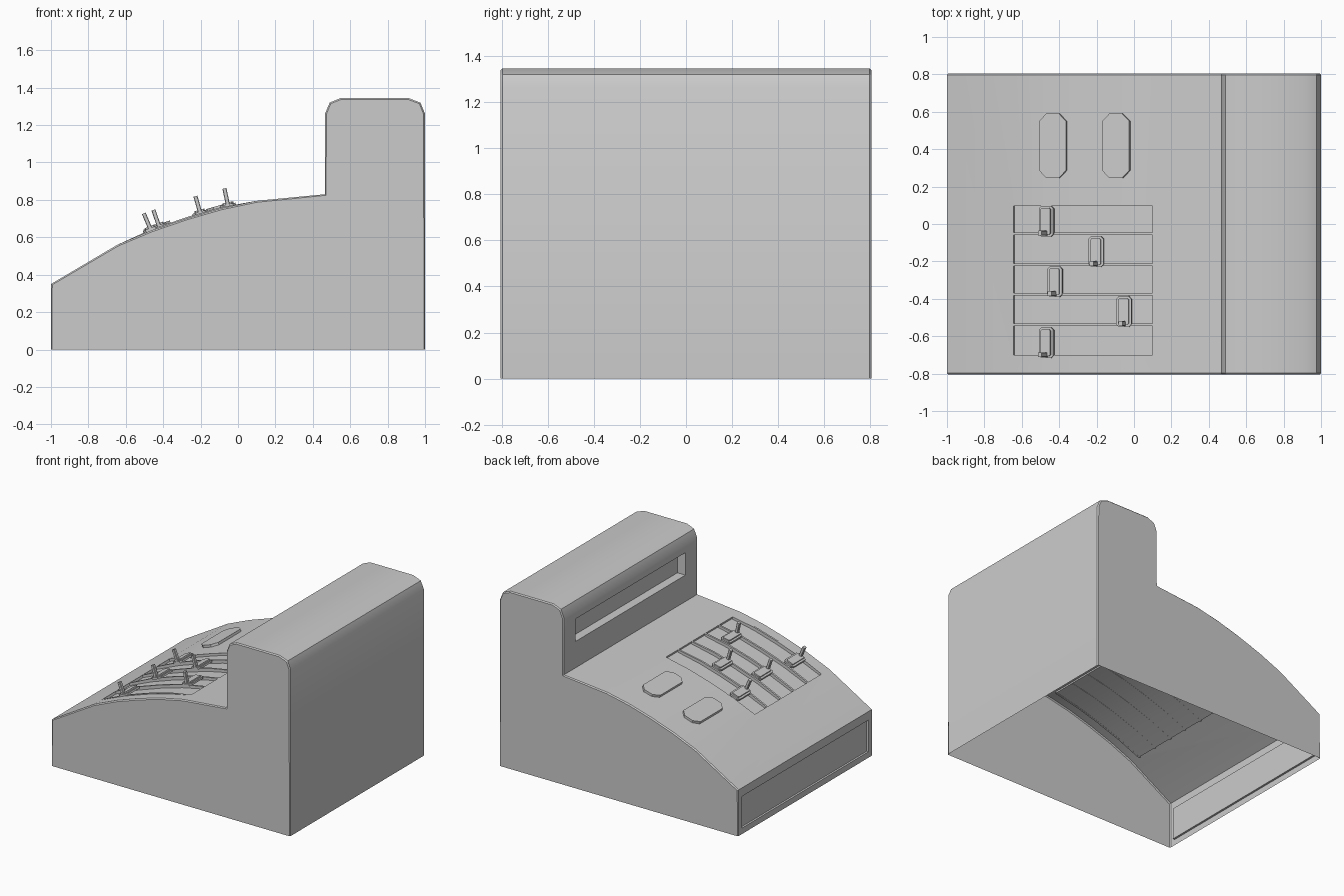
import bpy, bmesh, math
from mathutils import Vector, Matrix

if "Cube" in bpy.data.objects:
    bpy.data.objects.remove(bpy.data.objects["Cube"])

SLOPE = [(-1, .35), (-.645, .56), (-.46, .638), (-.27, .703), (-.09, .755), (.1, .795), (.465, .83)]


def surface(x):
    """Height and slope angle of the curved keyboard deck."""
    for (x0, z0), (x1, z1) in zip(SLOPE, SLOPE[1:]):
        if x <= x1:
            return z0 + (z1 - z0) * (x - x0) / (x1 - x0), math.atan2(z1 - z0, x1 - x0)


def prism(pts, lo, hi, along_y=False):
    bm = bmesh.new()
    co = (lambda p, t: (p[0], t, p[1])) if along_y else (lambda p, t: (p[0], p[1], t))
    a = [bm.verts.new(co(p, lo)) for p in pts]
    b = [bm.verts.new(co(p, hi)) for p in pts]
    bm.faces.new(a)
    bm.faces.new(b[::-1])
    for i in range(len(pts)):
        j = (i + 1) % len(pts)
        bm.faces.new((a[i], a[j], b[j], b[i]))
    bmesh.ops.recalc_face_normals(bm, faces=bm.faces)
    return bm


def finish(bm, name, matrix=None):
    me = bpy.data.meshes.new(name)
    bm.normal_update()
    bm.to_mesh(me)
    bm.free()
    ob = bpy.data.objects.new(name, me)
    bpy.context.collection.objects.link(ob)
    if matrix:
        ob.matrix_world = matrix
    bpy.ops.object.select_all(action='DESELECT')
    ob.select_set(True)
    bpy.context.view_layer.objects.active = ob
    bpy.ops.object.shade_smooth_by_angle(angle=math.radians(30))
    return ob


def on_deck(x, y):
    z, a = surface(x)
    return Matrix.Translation((x, y, z)) @ Matrix.Rotation(-a, 4, 'Y')


def octagon(w, l, c):
    w, l = w / 2, l / 2
    return [(-w, -l + c), (-w + c, -l), (w - c, -l), (w, -l + c),
            (w, l - c), (w - c, l), (-w + c, l), (-w, l - c)]


def window(bm, x, z_mid, half_y, z0, z1, depth):
    """Rectangular pocket in the face of plane x that looks toward -x."""
    face = max((f for f in bm.faces if f.normal.x < -.9 and
                abs(f.calc_center_median().x - x) < .01), key=lambda f: f.calc_area())
    bmesh.ops.inset_individual(bm, faces=[face], thickness=.03)
    for v in face.verts:
        v.co = (x, math.copysign(half_y, v.co.y), z1 if v.co.z > z_mid else z0)
    new = bmesh.ops.extrude_discrete_faces(bm, faces=[face])['faces'][0]
    for v in new.verts:
        v.co.x += depth


# housing: extruded side profile with a tiny chamfer on both side rims
profile = [(-1, 0)] + SLOPE + [(.465, 1.26), (.49, 1.32), (.55, 1.345),
                               (.91, 1.345), (.975, 1.32), (1, 1.26), (1, 0)]
body = prism(profile, -.797, .797, True)
caps = [f for f in body.faces if abs(f.normal.y) > .9]
bmesh.ops.inset_individual(body, faces=caps, thickness=.008, depth=.008)
for v in body.verts:
    if v.co.z < .02:
        v.co.z = 0
body.normal_update()
# open underside
bmesh.ops.delete(body, geom=[f for f in body.faces if all(v.co.z < .001 for v in f.verts)],
                 context='FACES')
# drawer recess and display window
window(body, -1, .17, .757, .045, .285, .015)
window(body, .465, 1.04, .657, 1.03, 1.2, .067)
body.normal_update()


# sunken key bed
def deck_faces():
    return [f for f in body.faces if f.normal.z > .5 and abs(f.calc_center_median().y) < .79
            and -.645 < f.calc_center_median().x < .1]


for y in (.097, -.715):
    fs = deck_faces()
    geom = fs + list({e for f in fs for e in f.edges}) + list({v for f in fs for v in f.verts})
    bmesh.ops.bisect_plane(body, geom=geom, plane_co=(0, y, 0), plane_no=(0, 1, 0))
bed = [f for f in deck_faces() if -.715 < f.calc_center_median().y < .097]
out = bmesh.ops.extrude_face_region(body, geom=bed)['geom']
for v in (g for g in out if isinstance(g, bmesh.types.BMVert)):
    v.co += Vector((.35, 0, -.94)) * .018
bmesh.ops.delete(body, geom=[f for f in bed if f.is_valid], context='FACES')
finish(body, "housing")

# curved ribs between the key slots
arc = SLOPE[1:6]
rib = [(x, z + (.006 if 0 < i < 4 else 0)) for i, (x, z) in enumerate(arc)]
rib += [(x, z - .02) for x, z in reversed(arc)]
for y in (-.053, -.217, -.375, -.539, -.708):
    finish(prism(rib, y - .007, y + .007, True), "slot_rib")

# sliding levers: base, raised tongue and upright post
for x, top in ((-.465, .095), (-.2, -.068), (-.42, -.228), (-.052, -.388), (-.465, -.555)):
    m = on_deck(x, top - .08)
    finish(prism(octagon(.084, .164, .015), .0, .014), "lever_base", m)
    finish(prism(octagon(.056, .14, .006), .014, .024), "lever_tongue", m)
    finish(prism(octagon(.022, .026, .003), .01, .1), "lever_post",
           m @ Matrix.Translation((0, -.064, 0)))

# two large chamfered buttons
for x in (-.43, -.093):
    finish(prism(octagon(.15, .345, .04), -.012, .018), "button", on_deck(x, .418))
